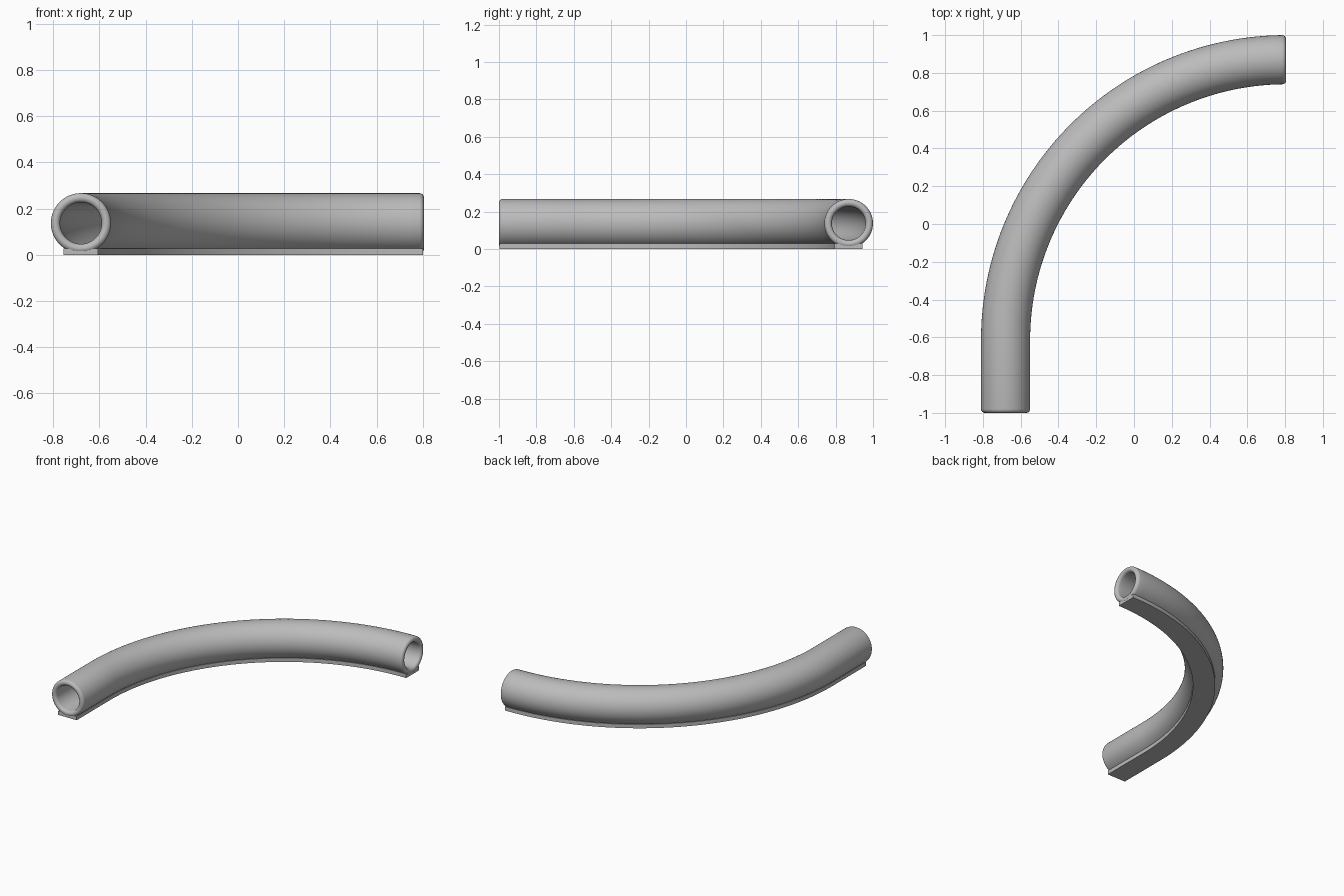
import bpy, bmesh
from math import sin, cos, pi
from mathutils import Vector

cube = bpy.data.objects.get("Cube")
if cube:
    bpy.data.objects.remove(cube, do_unlink=True)

START = Vector((-0.68, -1.0, 0.0))
STRAIGHT = 0.385
BEND = 1.485
LENGTH = STRAIGHT + BEND * pi / 2
OUTER, INNER, AXIS_Z = 0.13, 0.09, 0.137
RIM = (OUTER - INNER) / 2

grey = bpy.data.materials.new("grey plastic")
grey.use_nodes = True
colour = (0.5, 0.5, 0.5, 1.0)
grey.diffuse_color = colour
grey.node_tree.nodes["Principled BSDF"].inputs["Base Color"].default_value = colour


def place(s, side, z):
    """Point at distance s along the path, offset sideways and raised to z."""
    if s <= STRAIGHT:
        return START + Vector((side, s, z))
    a = (s - STRAIGHT) / BEND
    r = BEND - side
    return START + Vector((BEND - r * cos(a), STRAIGHT + r * sin(a), z))


def skin(name, loops, wrap):
    """Join successive closed loops of points into a surface."""
    bm = bmesh.new()
    rings = [[bm.verts.new(p) for p in loop] for loop in loops]
    n = len(rings[0])
    for i in range(len(rings) if wrap else len(rings) - 1):
        a, b = rings[i], rings[(i + 1) % len(rings)]
        for j in range(n):
            k = (j + 1) % n
            bm.faces.new((a[j], a[k], b[k], b[j]))
    if not wrap:
        bm.faces.new(rings[0])
        bm.faces.new(rings[-1])
    bmesh.ops.recalc_face_normals(bm, faces=bm.faces)
    mesh = bpy.data.meshes.new(name)
    bm.to_mesh(mesh)
    bm.free()
    mesh.materials.append(grey)
    obj = bpy.data.objects.new(name, mesh)
    bpy.context.collection.objects.link(obj)
    bpy.ops.object.select_all(action="DESELECT")
    bpy.context.view_layer.objects.active = obj
    obj.select_set(True)
    bpy.ops.object.shade_smooth_by_angle(angle=pi / 6)
    return obj


def stations(first, last):
    """Distances along the path: straight run, then even steps round the bend."""
    bend = last - STRAIGHT
    return [first] + [STRAIGHT + bend * i / 56 for i in range(57)]


# Hollow bent tube: outside wall, rounded far rim, bore, rounded near rim
run = stations(RIM, LENGTH - RIM)
steps = [i * pi / 8 for i in range(1, 8)]
mid = (OUTER + INNER) / 2
section = [(s, OUTER) for s in run]
section += [(run[-1] + RIM * sin(a), mid + RIM * cos(a)) for a in steps]
section += [(s, INNER) for s in reversed(run)]
section += [(run[0] - RIM * sin(a), mid - RIM * cos(a)) for a in steps]
angles = [2 * pi * i / 64 for i in range(64)]
skin("bent_tube", [[place(s, r * cos(t), AXIS_Z + r * sin(t)) for t in angles]
                   for s, r in section], True)

# Flat foot strip following the underside
foot = [(-0.075, 0), (0.075, 0), (0.075, 0.028), (-0.075, 0.028)]
skin("foot_strip", [[place(s, x, z) for x, z in foot]
                    for s in stations(0.004, LENGTH - 0.004)], False)
